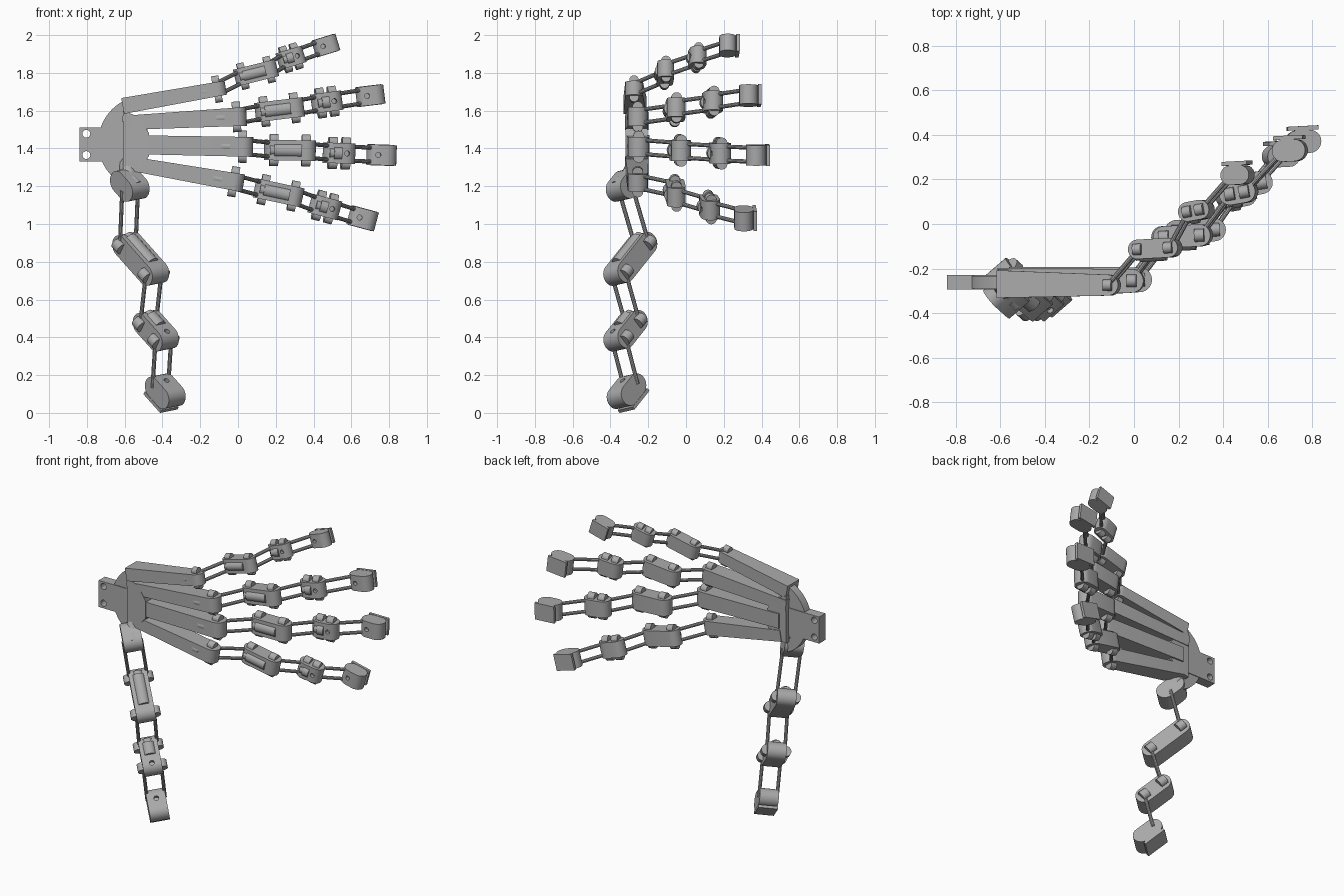
import bpy, bmesh
from math import sin, cos, pi, radians
from mathutils import Matrix, Vector

cube = bpy.data.objects.get("Cube")
if cube:
    bpy.data.objects.remove(cube, do_unlink=True)

metal = bpy.data.materials.new("grey_metal")
GREY = (0.4, 0.4, 0.4, 1)
metal.diffuse_color = GREY
metal.use_nodes = True
metal.node_tree.nodes["Principled BSDF"].inputs["Base Color"].default_value = GREY

parts = []
Y = Vector((0, 1, 0))


def frame(centre, u, v):
    """Local axes: u along the segment, v towards the fingertip pad, w across."""
    u = Vector(u).normalized()
    w = u.cross(Vector(v)).normalized()
    v = w.cross(u)
    m = Matrix((u, v, w)).transposed().to_4x4()
    m.translation = centre
    return m


def add_object(name, bm, matrix):
    bmesh.ops.recalc_face_normals(bm, faces=bm.faces)
    mesh = bpy.data.meshes.new(name)
    bm.to_mesh(mesh)
    bm.free()
    mesh.materials.append(metal)
    ob = bpy.data.objects.new(name, mesh)
    ob.matrix_world = matrix
    bpy.context.collection.objects.link(ob)
    parts.append(ob)
    return ob


def prism(name, outline, width, matrix):
    """Extrude a u-v outline across w."""
    bm = bmesh.new()
    face = bm.faces.new([bm.verts.new((a, b, -width / 2)) for a, b in outline])
    ext = bmesh.ops.extrude_face_region(bm, geom=[face])
    verts = [g for g in ext["geom"] if isinstance(g, bmesh.types.BMVert)]
    bmesh.ops.translate(bm, verts=verts, vec=(0, 0, width))
    return add_object(name, bm, matrix)


def box(name, size, matrix):
    a, b, c = (d / 2 for d in size)
    return prism(name, [(-a, -b), (a, -b), (a, b), (-a, b)], c * 2, matrix)


def arc(cx, r, start, end, steps=12):
    return [(cx + r * cos(start + (end - start) * i / steps),
             r * sin(start + (end - start) * i / steps)) for i in range(steps + 1)]


def rod(name, a, b, r, sides=16):
    """Cylinder between two points."""
    a, b = Vector(a), Vector(b)
    bm = bmesh.new()
    bmesh.ops.create_cone(bm, cap_ends=True, segments=sides, radius1=r,
                          radius2=r, depth=(b - a).length)
    m = (b - a).to_track_quat('Z', 'Y').to_matrix().to_4x4()
    m.translation = (a + b) / 2
    return add_object(name, bm, m)


def drill(ob, a, b, r):
    cutter = rod(ob.name + "_hole_cutter", a, b, r)
    parts.remove(cutter)
    cutter.hide_render = True
    cutter.hide_set(True)
    mod = ob.modifiers.new("hole", 'BOOLEAN')
    mod.object = cutter
    mod.solver = 'EXACT'


def bosses(name, m, at, s, sides=((0, 1), (0, -1), (-1, 0))):
    """Small round lugs lying along u, around one joint."""
    for v, w in sides:
        off = Vector((0, v * 0.03 * s, w * 0.055 * s))
        half = Vector((0.023 * s, 0, 0))
        mid = Vector((at, 0, 0)) + off
        rod(name + "_lug", m @ (mid - half), m @ (mid + half), 0.03 * s)


def segment(name, kind, m, length, s):
    """Rounded finger bone; returns the two joint points."""
    r, h = 0.052 * s, length / 2
    outline = arc(h, r, -pi / 2, pi / 2) + arc(-h, r, pi / 2, pi * 1.5)
    body = prism(name + "_" + kind, outline, 0.108 * s, m)
    if kind == "tip":
        pad = m @ Matrix.Translation((0, r + 0.009, 0))
        box(name + "_tip_pad", (0.14 * s, 0.018, 0.112 * s), pad)
    else:
        bosses(name, m, -h, s)
        bosses(name, m, h, s, ((0, 1), (0, -1)))
        reach = 0.35 if kind == "proximal" else 0.1
        rod(name + "_barrel", m @ Vector((-h, -0.03 * s, 0)),
            m @ Vector((length * reach, -0.03 * s, 0)), 0.038 * s, 24)
    if kind != "proximal":
        at = -0.02 * s if kind == "tip" else h
        drill(body, m @ Vector((at, -r - 0.02, 0)),
              m @ Vector((at, -r + 0.025, 0)), 0.014 * s)
    return m @ Vector((-h, 0, 0)), m @ Vector((h, 0, 0))


def links(name, a, b, across, gap):
    """Pair of thin parallel rods joining two bones."""
    for side in (-1, 1):
        off = across * gap * side
        rod(name + "_link", a + off, b + off, 0.011, 10)


def metacarpal(name, start, end, h0, h1, s):
    """Long tapered palm bar with a round end."""
    start, end = Vector(start), Vector(end)
    m = frame(start, end - start, Y)
    length = (end - start).length
    r = 0.056 * s
    outline = [(0, 0.062), (0, -0.062)] + arc(length - r, r, -pi / 2, pi / 2)
    ob = prism(name + "_metacarpal", outline, 1, m)
    for vert in ob.data.vertices:
        vert.co.z *= h0 + (h1 - h0) * vert.co.x / length
    joint = length - r
    bosses(name, m, joint, s, ((0, 1), (0, -1)))
    bosses(name, m, joint - 0.09 * s, s, ((-1, 0),))
    return m @ Vector((joint, 0, 0))


def chain(name, joint, centres, axes, lengths, s, gap):
    """Three bones linked one after the other."""
    for kind, c, (u, v), length in zip(("proximal", "middle", "tip"), centres, axes, lengths):
        m = frame(c, u, v)
        first, last = segment(name, kind, m, length, s)
        links(name, joint, first, m.to_3x3().col[2], gap)
        joint = last


# Fingers: bar start, bar end, bar heights, bone centres, slopes, scale
fingers = {
    "index_finger": ((-0.61, -0.27, 1.625), (-0.065, -0.275, 1.722), 0.085, 0.075,
                     [(0.095, -0.11, 1.80), (0.28, 0.06, 1.88), (0.465, 0.22, 1.945)],
                     (14, 17, 17), 0.84),
    "middle_finger": ((-0.61, -0.26, 1.535), (0.045, -0.255, 1.57), 0.075, 0.1,
                      [(0.22, -0.055, 1.605), (0.47, 0.14, 1.645), (0.70, 0.33, 1.68)],
                      (7, 8, 7), 0.95),
    "ring_finger": ((-0.56, -0.255, 1.42), (0.08, -0.25, 1.408), 0.1, 0.105,
                    [(0.275, -0.03, 1.39), (0.535, 0.18, 1.375), (0.76, 0.37, 1.365)],
                    (-1, -2, -2), 1.0),
    "little_finger": ((-0.57, -0.26, 1.32), (0.03, -0.255, 1.215), 0.075, 0.095,
                      [(0.215, -0.055, 1.165), (0.46, 0.125, 1.09), (0.66, 0.305, 1.03)],
                      (-12, -15, -15), 0.95),
}
for name, (start, end, h0, h1, centres, slopes, s) in fingers.items():
    joint = metacarpal(name, start, end, h0, h1, s)
    axes = []
    for slope, tilt in zip(slopes, (3, 10, 3)):
        a = radians(slope)
        u = Vector((cos(a), 0, sin(a)))
        axes.append((u + Y * sin(radians(tilt)), Y))
    chain(name, joint, centres, axes, [0.17 * s, 0.07 * s, 0.055 * s], s, 0.037 * s)

# Thumb hangs below the palm, turned outwards
U, V = Vector((0.57, -0.51, -0.64)), Vector((-0.3, 0.5, -0.65))
root = frame((-0.57, -0.325, 1.205), U, V)
prism("thumb_root", arc(0.03, 0.06, -pi / 2, pi / 2) + arc(-0.04, 0.06, pi / 2, pi * 1.5),
      0.12, root)
bosses("thumb", root, 0.02, 1.05, ((-1, 0),))
rod("thumb_mount", (-0.59, -0.26, 1.33), root.translation, 0.045)
chain("thumb", root @ Vector((0.01, 0.02, 0)),
      [(-0.515, -0.295, 0.815), (-0.435, -0.32, 0.435), (-0.385, -0.315, 0.115)],
      [(U, V)] * 3, [0.24, 0.14, 0.09], 1.1, 0.056)

# Palm: half disc, core block and wrist plate (outlines drawn in x-z)
palm = frame((0, -0.262, 0), (1, 0, 0), (0, 0, 1))
disc = [(x, z + 1.43) for x, z in arc(-0.49, 0.25, radians(116), radians(244), 32)]
prism("palm_disc", disc, 0.056, palm)
core = [(-0.61, 1.28), (-0.53, 1.29), (-0.47, 1.36), (-0.47, 1.48), (-0.53, 1.57), (-0.61, 1.6)]
prism("palm_core", core, 0.118, palm)
wrist = box("wrist_plate", (0.36, 0.18, 0.066), palm @ Matrix.Translation((-0.66, 1.42, 0)))
for z in (1.365, 1.478):
    drill(wrist, (-0.803, -0.4, z), (-0.803, -0.1, z), 0.021)

# Smooth the round parts, keep hard edges
bpy.context.view_layer.update()
bpy.ops.object.select_all(action='DESELECT')
for ob in parts:
    ob.select_set(True)
bpy.context.view_layer.objects.active = parts[0]
bpy.ops.object.shade_smooth_by_angle(angle=radians(35))
